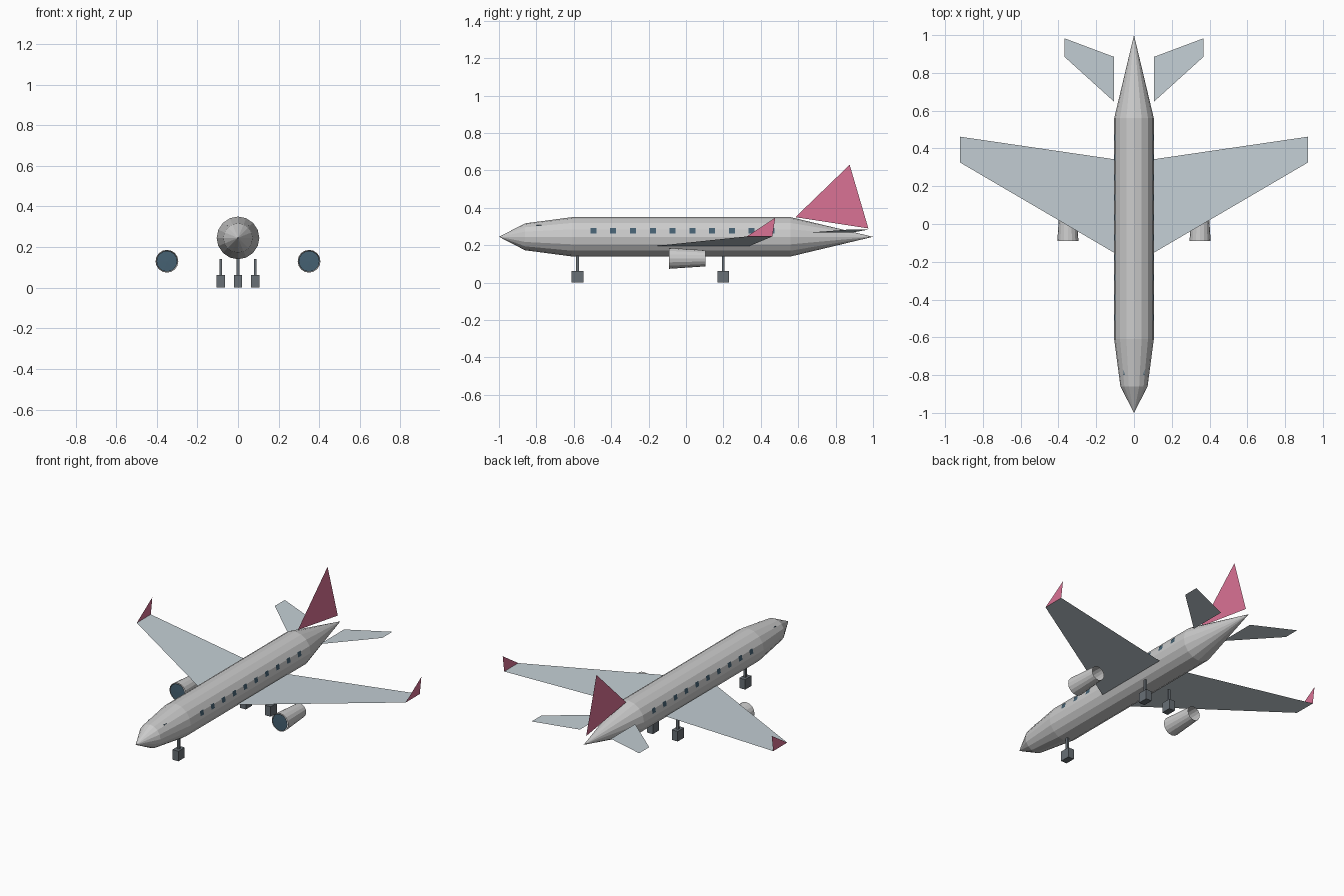
import bpy, bmesh
from math import sin, cos, pi, hypot

if "Cube" in bpy.data.objects:
    bpy.data.objects.remove(bpy.data.objects["Cube"])


def material(name, rgb):
    m = bpy.data.materials.new(name)
    m.diffuse_color = (*rgb, 1)
    m.use_nodes = True
    m.node_tree.nodes["Principled BSDF"].inputs["Base Color"].default_value = m.diffuse_color
    return m


WHITE = material("body_white", (0.80, 0.81, 0.82))
WING = material("wing_grey", (0.55, 0.62, 0.66))
PINK = material("tail_pink", (0.70, 0.17, 0.30))
GLASS = material("dark_glass", (0.06, 0.12, 0.17))
DARK = material("gear_dark", (0.14, 0.16, 0.18))


def make(name, verts, faces, mat):
    me = bpy.data.meshes.new(name)
    me.from_pydata(verts, [], faces)
    me.materials.append(mat)
    ob = bpy.data.objects.new(name, me)
    bpy.context.collection.objects.link(ob)
    return ob


def lathe(name, profile, x, z, mat, n=16):
    """Revolve (y, radius) points about an axis along y; radius 0 closes to a tip."""
    bm = bmesh.new()
    rings = []
    for y, r in profile:
        angles = [2 * pi * i / n for i in range(n)] if r else [0]
        rings.append([bm.verts.new((x + r * cos(a), y, z + r * sin(a))) for a in angles])
    for a, b in zip(rings, rings[1:]):
        for i in range(n):
            j = (i + 1) % n
            quad = [a[i % len(a)], a[j % len(a)], b[j % len(b)], b[i % len(b)]]
            bm.faces.new(list(dict.fromkeys(quad)))
    bmesh.ops.recalc_face_normals(bm, faces=bm.faces)
    me = bpy.data.meshes.new(name)
    bm.to_mesh(me)
    bm.free()
    me.materials.append(mat)
    ob = bpy.data.objects.new(name, me)
    bpy.context.collection.objects.link(ob)
    return ob


def box(name, center, size, mat):
    bpy.ops.mesh.primitive_cube_add(size=1, location=center)
    ob = bpy.context.object
    ob.name = name
    ob.scale = size
    ob.data.materials.append(mat)
    return ob


def sheet(name, pts, mat, s=1):
    """Thin single-face panel, mirrored to side s with its winding kept."""
    pts = [(s * x, y, z) for x, y, z in pts]
    return make(name, pts, [tuple(range(len(pts)))[::s]], mat)


R, ZC = 0.105, 0.245

# Fuselage with pointed nose and tail
lathe("fuselage", [(-1, 0), (-0.86, 0.072), (-0.61, R), (0.56, R), (1, 0)], 0, ZC, WHITE)

# Cockpit glass, almost flush with the nose
box("cockpit_glass", (0, -0.78, 0.295), (0.11, 0.04, 0.024), GLASS)

# Tail fin
sheet("tail_fin", [(0, 0.585, 0.35), (0, 0.975, 0.29), (0, 0.875, 0.63)], PINK)

for s, side in ((1, "right"), (-1, "left")):
    # Wing, winglet and tailplane panels
    sheet(f"{side}_wing", [(0.10, -0.155, 0.197), (0.92, 0.325, 0.247),
                           (0.92, 0.462, 0.247), (0.10, 0.342, 0.197)], WING, s)
    sheet(f"{side}_winglet", [(0.92, 0.325, 0.247), (0.92, 0.462, 0.247),
                              (0.92, 0.477, 0.347)], PINK, s)
    sheet(f"{side}_tailplane", [(0.106, 0.648, 0.267), (0.368, 0.885, 0.285),
                                (0.368, 0.983, 0.285), (0.106, 0.885, 0.267)], WING, s)

    # Engine: open tapered shell with a dark intake disc
    lathe(f"{side}_engine", [(-0.09, 0.056), (0.105, 0.043)], s * 0.35, 0.13, WHITE)
    lathe(f"{side}_engine_intake", [(-0.091, 0), (-0.09, 0.051)], s * 0.35, 0.13, GLASS)

    # Cabin windows lying on the first body facet above the middle
    fx, fz = R * (cos(pi / 8) - 1), R * sin(pi / 8)
    length = hypot(fx, fz)
    nx, nz = fz / length * 0.0015, -fx / length * 0.0015
    low, high = [(R + fx * t + nx, ZC + fz * t + nz) for t in (0.42, 1.16)]
    for i in range(10):
        y = -0.495 + i * 0.1058
        a, b = y - 0.016, y + 0.016
        sheet(f"{side}_window_{i + 1}", [(low[0], a, low[1]), (low[0], b, low[1]),
                                         (high[0], b, high[1]), (high[0], a, high[1])], GLASS, s)

# Landing gear: strut and block wheel
for name, x, y in (("nose", 0, -0.58), ("right", 0.085, 0.2), ("left", -0.085, 0.2)):
    box(f"{name}_gear_wheel", (x, y, 0.031), (0.04, 0.062, 0.062), DARK)
    box(f"{name}_gear_strut", (x, y, 0.1), (0.014, 0.014, 0.084), DARK)
